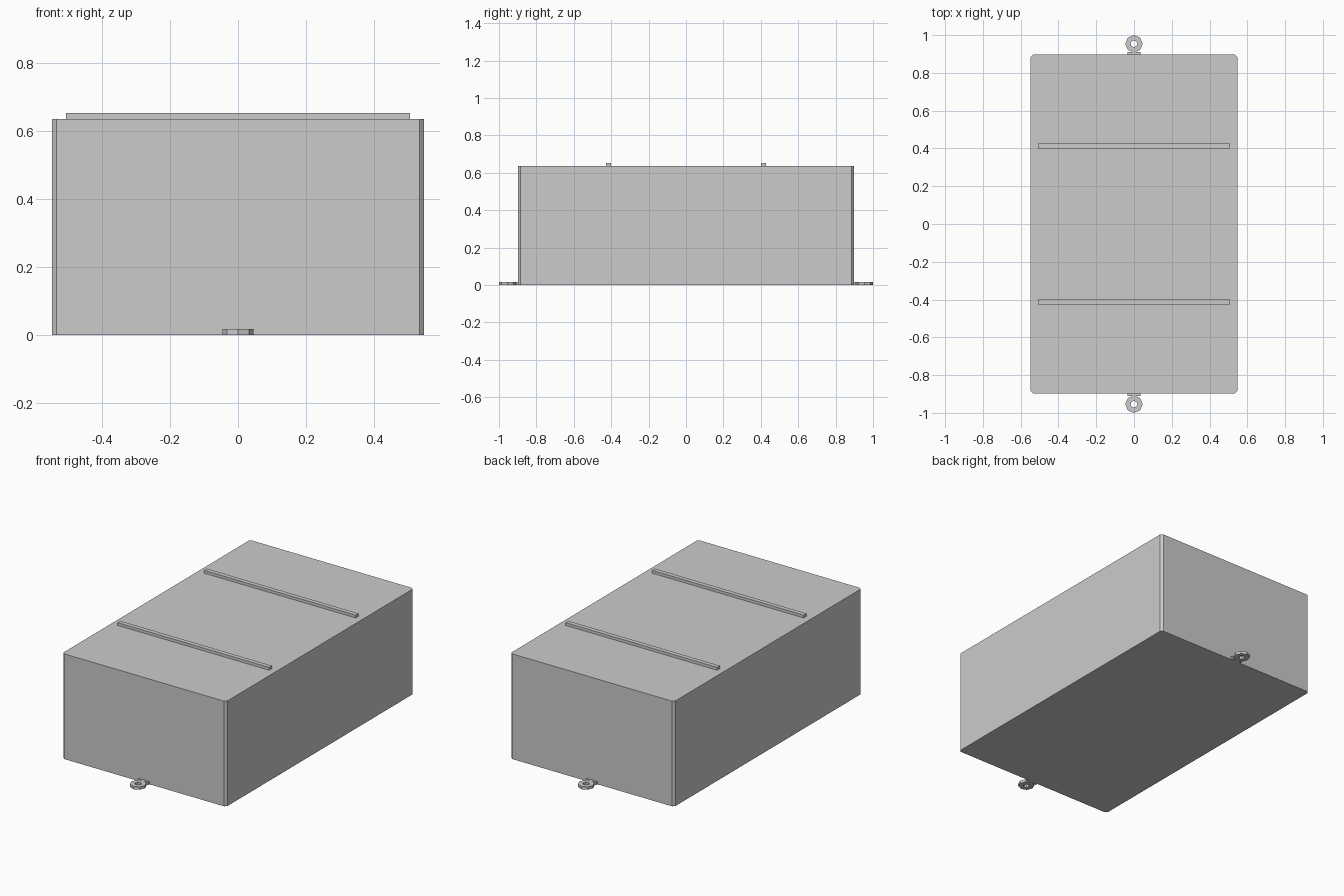
import bpy
import bmesh
import math

old = bpy.data.objects.get("Cube")
if old:
    bpy.data.objects.remove(old, do_unlink=True)

GREY = (0.6, 0.6, 0.6, 1.0)
grey = bpy.data.materials.new("plain grey")
grey.use_nodes = True
grey.diffuse_color = GREY
grey.node_tree.nodes["Principled BSDF"].inputs["Base Color"].default_value = GREY


def finish(name, bm):
    bmesh.ops.recalc_face_normals(bm, faces=bm.faces)
    mesh = bpy.data.meshes.new(name)
    bm.to_mesh(mesh)
    bm.free()
    mesh.materials.append(grey)
    obj = bpy.data.objects.new(name, mesh)
    bpy.context.collection.objects.link(obj)
    return obj


def box(name, low, high, chamfer=0):
    bm = bmesh.new()
    bmesh.ops.create_cube(bm, size=1)
    for v in bm.verts:
        v.co = [(a + b) / 2 + c * (b - a) for a, b, c in zip(low, high, v.co)]
    if chamfer:
        # Cut only the upright corner edges
        upright = [e for e in bm.edges
                   if abs(e.verts[0].co.z - e.verts[1].co.z) > 0.1]
        bmesh.ops.bevel(bm, geom=upright, offset=chamfer, segments=1,
                        affect='EDGES')
    return finish(name, bm)


def ring(name, y, outer, inner, height, sides=8):
    bm = bmesh.new()
    loops = []
    for radius, z in ((outer, 0), (outer, height), (inner, height), (inner, 0)):
        loops.append([bm.verts.new((radius * math.cos(i * math.tau / sides),
                                    y + radius * math.sin(i * math.tau / sides), z))
                      for i in range(sides)])
    for k in range(4):
        a, b = loops[k], loops[(k + 1) % 4]
        for i in range(sides):
            j = (i + 1) % sides
            bm.faces.new((a[i], a[j], b[j], b[i]))
    return finish(name, bm)


# Main case with chamfered upright corners
box("case", (-0.548, -0.897, 0), (0.548, 0.897, 0.636), chamfer=0.013)

# Matching ribs and mounting lugs at both ends
for side, s in (("front", -1), ("back", 1)):
    y0, y1 = sorted((s * 0.40, s * 0.427))
    box(side + "_rib", (-0.507, y0, 0.63), (0.507, y1, 0.653))
    y0, y1 = sorted((s * 0.89, s * 0.91))
    box(side + "_lug_base", (-0.035, y0, 0), (0.035, y1, 0.017))
    ring(side + "_lug_eye", s * 0.954, 0.046, 0.018, 0.017)
